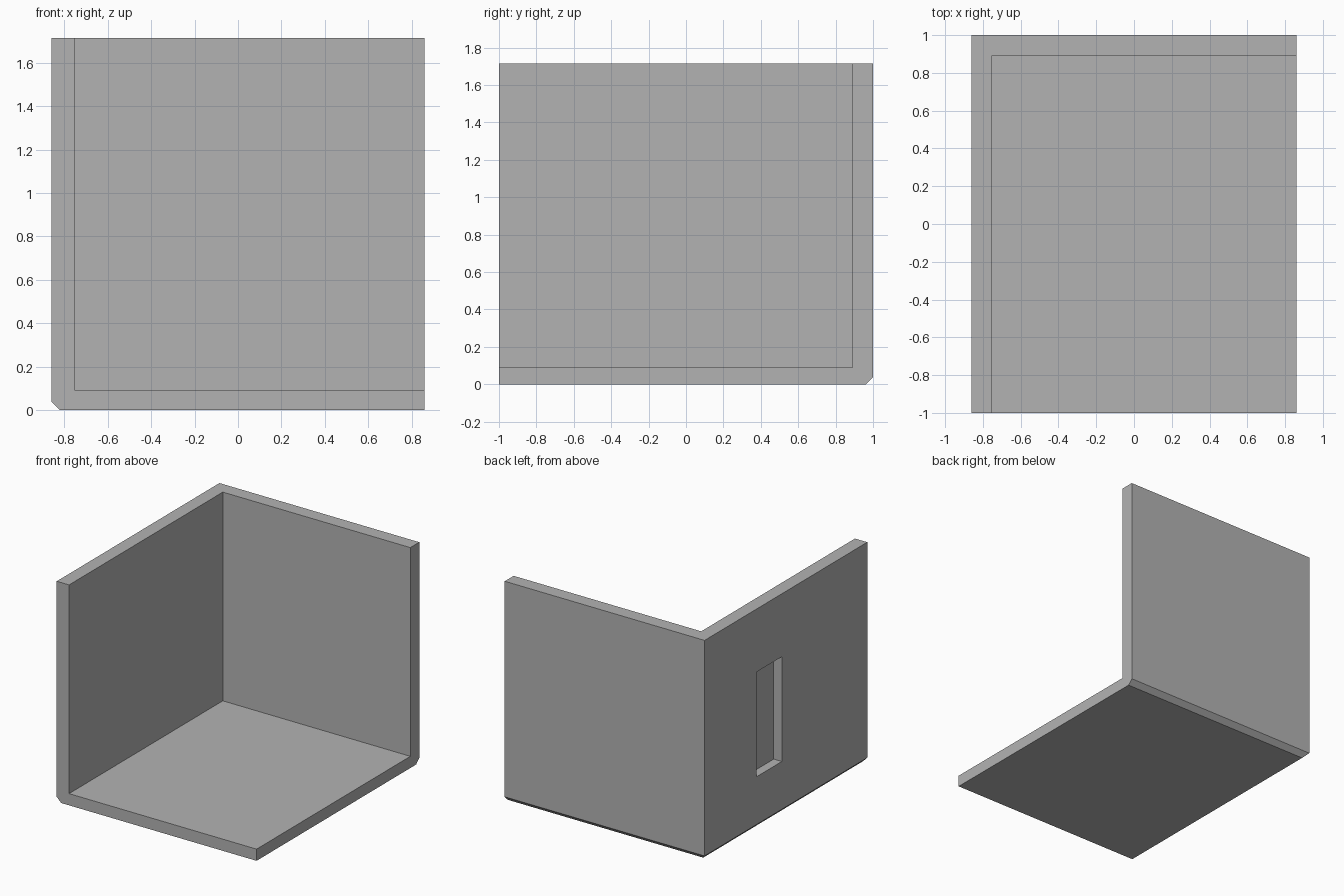
import bpy
import bmesh

cube = bpy.data.objects.get("Cube")
if cube:
    bpy.data.objects.remove(cube, do_unlink=True)

HALF_X, HALF_Y, HEIGHT = 0.86, 1.0, 1.715
INNER_X, INNER_Y, FLOOR_TOP = -0.754, 0.89, 0.091
CHAMFER = 0.038

grey = bpy.data.materials.new("plaster_grey")
grey.use_nodes = True
grey.diffuse_color = (0.45, 0.45, 0.45, 1)
grey.node_tree.nodes["Principled BSDF"].inputs["Base Color"].default_value = grey.diffuse_color


def box(name, low, high, chamfer_rule=None):
    """Box between two corners; edges whose midpoint meets the rule are chamfered."""
    bm = bmesh.new()
    bmesh.ops.create_cube(bm, size=1)
    for v in bm.verts:
        v.co = [lo + (c + 0.5) * (hi - lo) for c, lo, hi in zip(v.co, low, high)]
    if chamfer_rule:
        edges = [e for e in bm.edges if chamfer_rule((e.verts[0].co + e.verts[1].co) / 2)]
        bmesh.ops.bevel(bm, geom=edges, offset=CHAMFER, segments=1, affect='EDGES')
    mesh = bpy.data.meshes.new(name)
    bm.to_mesh(mesh)
    bm.free()
    mesh.materials.append(grey)
    obj = bpy.data.objects.new(name, mesh)
    bpy.context.collection.objects.link(obj)
    return obj


def carve(target, cutter):
    """Subtract the cutter from the target and discard it."""
    mod = target.modifiers.new(cutter.name, 'BOOLEAN')
    mod.operation = 'DIFFERENCE'
    mod.solver = 'EXACT'
    mod.object = cutter
    bpy.context.view_layer.objects.active = target
    bpy.ops.object.modifier_apply(modifier=mod.name)
    bpy.data.objects.remove(cutter, do_unlink=True)


# Solid block, chamfered along the bottom of its two walled sides
room = box("room_corner", (-HALF_X, -HALF_Y, 0), (HALF_X, HALF_Y, HEIGHT),
           lambda m: m.z < 0.01 and (m.x < -0.8 or m.y > 0.9))

# Open interior leaves the floor, side wall and back wall
carve(room, box("interior_cutter", (INNER_X, -2, FLOOR_TOP), (2, INNER_Y, 3)))

# Shallow upright slot in the outside of the side wall
carve(room, box("slot_cutter", (-1, 0.05, 0.41), (-HALF_X + 0.07, 0.36, 1.225)))
